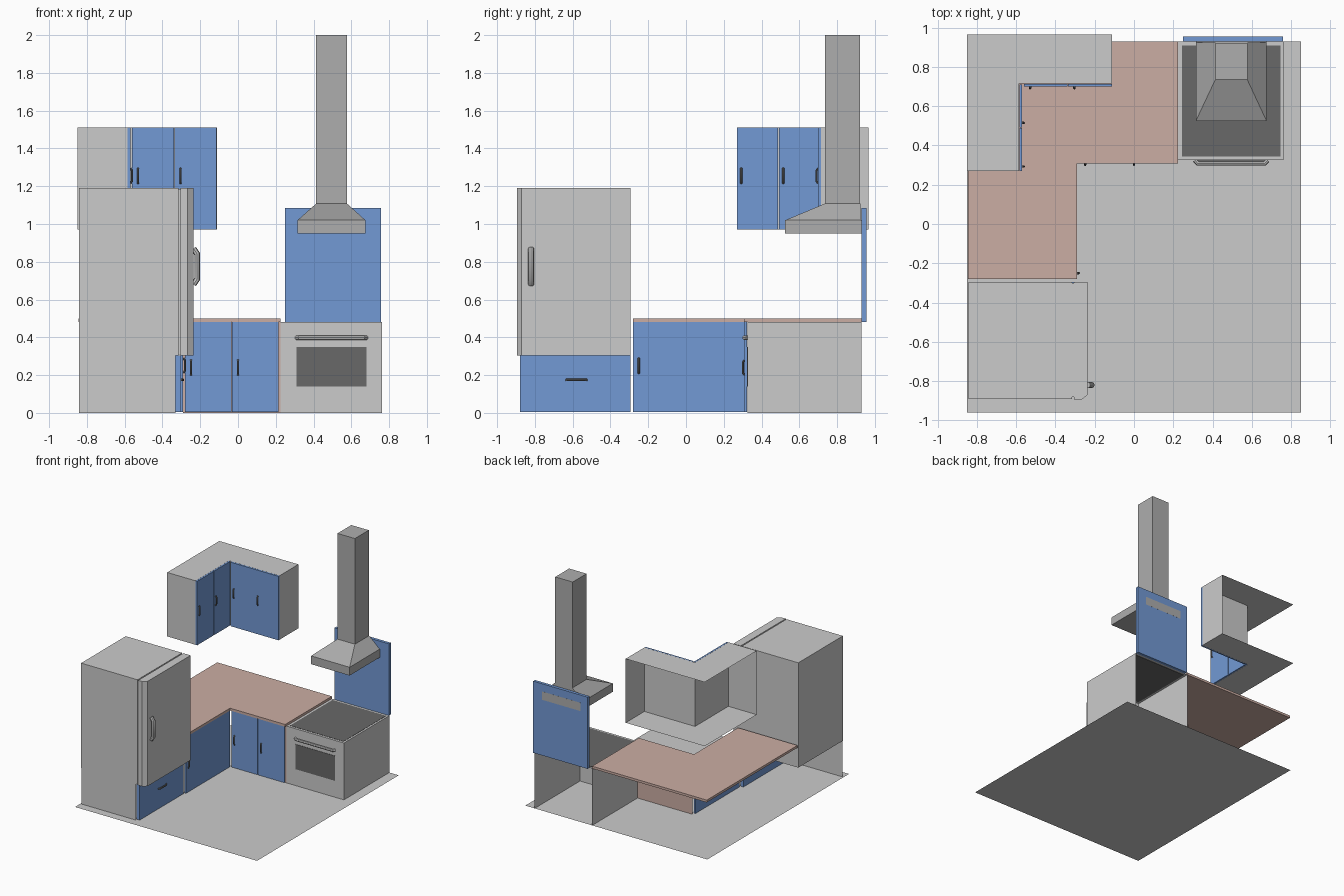
import bpy, bmesh, math
from mathutils import Vector

if "Cube" in bpy.data.objects:
    bpy.data.objects.remove(bpy.data.objects["Cube"])


def material(name, rgb):
    m = bpy.data.materials.new(name)
    m.diffuse_color = (*rgb, 1)
    m.use_nodes = True
    m.node_tree.nodes["Principled BSDF"].inputs["Base Color"].default_value = m.diffuse_color
    return m


BLUE = material("blue_paint", (0.17, 0.32, 0.66))
BROWN = material("brown_counter", (0.60, 0.42, 0.37))
STEEL = material("dark_steel", (0.42, 0.42, 0.42))
BLACK = material("black_glass", (0.14, 0.14, 0.14))


def finish(name, bm, mat=None):
    bmesh.ops.recalc_face_normals(bm, faces=bm.faces)
    me = bpy.data.meshes.new(name)
    bm.to_mesh(me)
    bm.free()
    ob = bpy.data.objects.new(name, me)
    bpy.context.collection.objects.link(ob)
    if mat:
        me.materials.append(mat)
    return ob


def prism(name, outline, z0, z1, mat=None):
    """Solid with a flat xy outline."""
    bm = bmesh.new()
    face = bm.faces.new([bm.verts.new((x, y, z0)) for x, y in outline])
    top = bmesh.ops.extrude_face_region(bm, geom=[face])["geom"]
    bmesh.ops.translate(bm, vec=(0, 0, z1 - z0),
                        verts=[v for v in top if isinstance(v, bmesh.types.BMVert)])
    return finish(name, bm, mat)


def box(name, x0, x1, y0, y1, z0, z1, mat=None):
    return prism(name, [(x0, y0), (x1, y0), (x1, y1), (x0, y1)], z0, z1, mat)


def sheet(name, outline, z, mat=None):
    bm = bmesh.new()
    bm.faces.new([bm.verts.new((x, y, z)) for x, y in outline])
    return finish(name, bm, mat)


def walls(name, path, z0, z1, mat=None):
    """Upright sheets along an open xy path."""
    bm = bmesh.new()
    cols = [[bm.verts.new((x, y, z)) for z in (z0, z1)] for x, y in path]
    for a, b in zip(cols, cols[1:]):
        bm.faces.new((a[0], b[0], b[1], a[1]))
    return finish(name, bm, mat)


def handle(name, centre, along, out, length, depth, radius, mat=None, bend=0.3):
    """Bowed bar handle; centre lies on the door face."""
    c, a, o = Vector(centre), Vector(along) * length / 2, Vector(out) * (depth - radius)
    pts = [c - a, c - a * (1 - bend) + o, c + a * (1 - bend) + o, c + a]
    cu = bpy.data.curves.new(name, "CURVE")
    cu.dimensions = "3D"
    cu.bevel_depth, cu.bevel_resolution, cu.use_fill_caps = radius, 2, True
    sp = cu.splines.new("POLY")
    sp.points.add(3)
    for p, q in zip(sp.points, pts):
        p.co = (*q, 1)
    ob = bpy.data.objects.new(name, cu)
    bpy.context.collection.objects.link(ob)
    bpy.context.view_layer.objects.active = ob
    bpy.ops.object.select_all(action="DESELECT")
    ob.select_set(True)
    bpy.ops.object.convert(target="MESH")
    ob = bpy.context.object
    if mat:
        ob.data.materials.clear()
        ob.data.materials.append(mat)
    bpy.ops.object.shade_smooth_by_angle(angle=math.radians(35))


X, NY, Z, Y = (1, 0, 0), (0, -1, 0), (0, 0, 1), (0, 1, 0)

# Floor
sheet("floor", [(-.85, -.96), (.85, -.96), (.85, .93), (-.85, .93)], 0)

# L-shaped counter and the fronts below it
prism("countertop", [(-.845, -.28), (-.29, -.28), (-.29, .307), (.225, .307),
                     (.225, .93), (-.845, .93)], .48, .50, BROWN)
walls("base_front_panel", [(-.29, .325), (.225, .325)], 0, .48, BROWN)
for i, x in enumerate((-.28, -.031)):
    box(f"base_door_{i}", x, x + .246, .31, .323, .005, .48, BLUE)
    handle(f"base_door_handle_{i}", (x + .031, .31, .24), Z, NY, .08, .015, .006, BLACK)
box("base_side_door", -.305, -.29, -.28, .31, .005, .48, BLUE)
handle("base_side_handle", (-.29, -.25, .25), Z, X, .08, .015, .006, BLACK)

# Oven, open at the back
walls("oven_body", [(.225, .93), (.225, .325), (.762, .325), (.762, .93)], 0, .48)
sheet("oven_top", [(.225, .325), (.762, .325), (.762, .93), (.225, .93)], .48)
box("cooktop", .245, .745, .345, .91, .477, .482, BLACK)
box("oven_window", .31, .68, .322, .328, .14, .35, BLACK)
handle("oven_handle", (.495, .325, .398), X, NY, .37, .028, .012, None, .08)

# Wall panel behind the oven
box("splash_panel", .25, .758, .93, .955, .48, 1.085, BLUE)

# Extractor hood: rim, sloped canopy, chimney
box("hood_rim", .315, .675, .525, .9555, .95, 1.02, STEEL)
bm = bmesh.new()
rings = [[bm.verts.new((x, y, z)) for x, y in ((x0, y0), (x1, y0), (x1, .925), (x0, .925))]
         for x0, x1, y0, z in ((.315, .675, .525, 1.02), (.414, .577, .735, 1.108))]
for i in range(4):
    j = (i + 1) % 4
    bm.faces.new((rings[0][i], rings[0][j], rings[1][j], rings[1][i]))
finish("hood_canopy", bm, STEEL)
box("hood_chimney", .414, .577, .735, .92, 1.105, 2.0, STEEL)

# L-shaped wall cabinets, open towards the walls
ell = [(-.85, .27), (-.585, .27), (-.585, .715), (-.112, .715), (-.112, .965), (-.85, .965)]
walls("wall_cabinet_sides", ell[:5], .97, 1.51)
sheet("wall_cabinet_top", ell, 1.51)
sheet("wall_cabinet_bottom", ell, .97)
for i, (x, y) in enumerate(((-.56, .27), (-.335, .492))):
    box(f"wall_door_back_{i}", x, x + .222, .70, .714, .97, 1.51, BLUE)
    handle(f"wall_back_handle_{i}", (x + .031, .70, 1.255), Z, NY, .08, .015, .006, BLACK)
    box(f"wall_door_left_{i}", -.584, -.57, y, y + .218, .97, 1.51, BLUE)
    handle(f"wall_left_handle_{i}", (-.57, y + .023, 1.255), Z, X, .08, .015, .006, BLACK)

# Fridge with a chamfered door
box("fridge_body", -.842, -.315, -.89, -.295, .305, 1.19)
box("fridge_seal", -.315, -.305, -.88, -.30, .31, 1.185)
prism("fridge_door", [(-.305, -.895), (-.268, -.895), (-.236, -.87), (-.236, -.295),
                      (-.305, -.295)], .305, 1.19)
handle("fridge_handle", (-.236, -.82, .775), Z, X, .19, .036, .016)

# Drawer and side panel under the fridge
walls("fridge_base_side", [(-.842, -.888), (-.33, -.888)], 0, .305)
box("fridge_drawer", -.33, -.302, -.88, -.295, .005, .305, BLUE)
handle("drawer_handle", (-.302, -.58, .175), Y, X, .11, .017, .007, BLACK)
